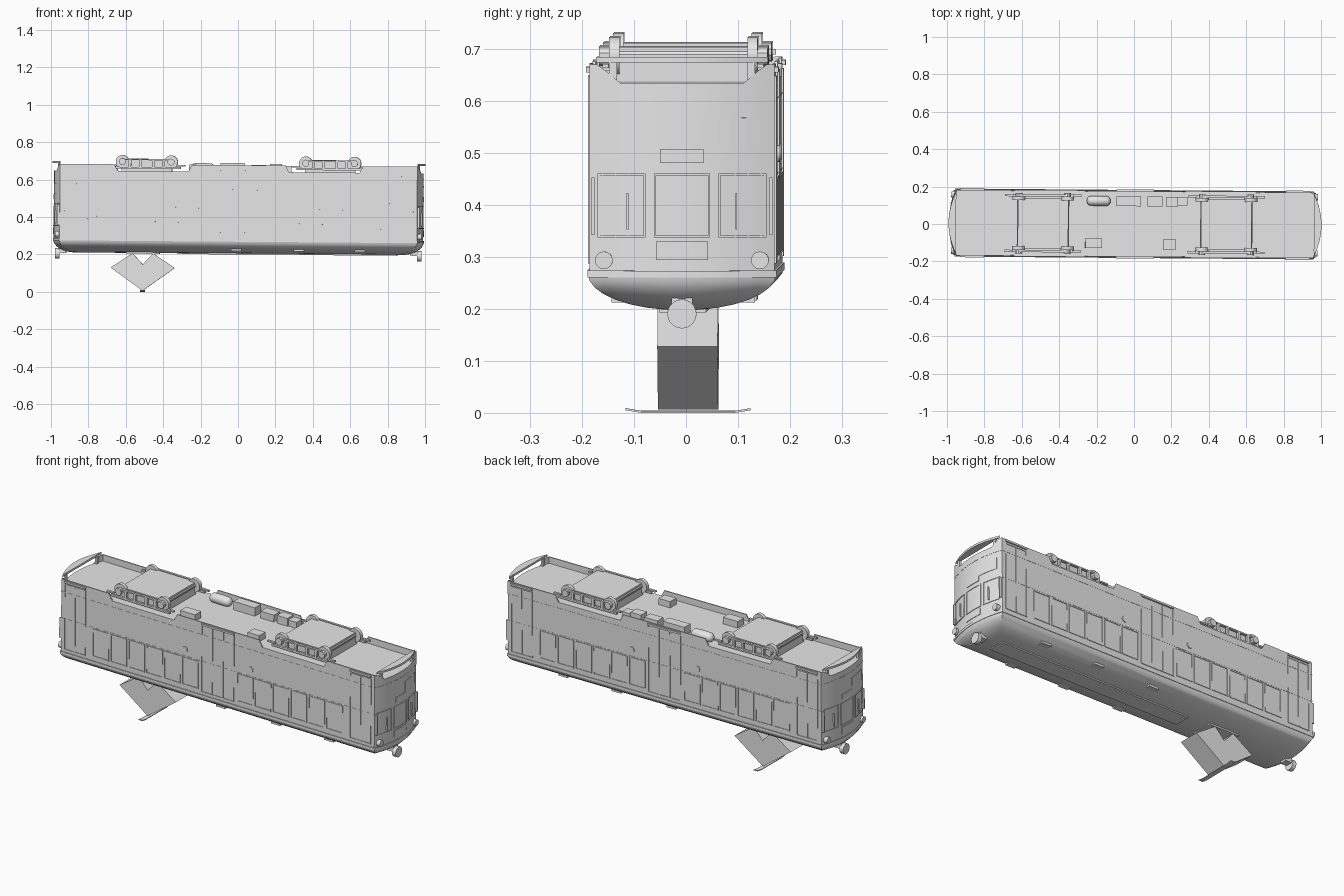
import bpy, bmesh, math
from mathutils import Matrix, Vector

cube = bpy.data.objects.get("Cube")
if cube:
    bpy.data.objects.remove(cube)

grey = bpy.data.materials.new("light grey")
grey.use_nodes = True
COLOUR = (0.8, 0.8, 0.8, 1)
grey.diffuse_color = COLOUR
grey.node_tree.nodes["Principled BSDF"].inputs["Base Color"].default_value = COLOUR

# The whole vehicle stands slightly askew
TILT = Matrix.Rotation(-0.008, 4, 'Z') @ Matrix.Rotation(0.008, 4, 'Y')
W, CORNER, BOW = 0.178, 0.955, 0.033
FLOOR, EAVE, SKIRT = 0.642, 0.275, 0.677
ENDS = SIDES = (-1, 1)


def finish(name, bm, smooth=False):
    bmesh.ops.recalc_face_normals(bm, faces=bm.faces)
    bm.transform(TILT)
    mesh = bpy.data.meshes.new(name)
    bm.to_mesh(mesh)
    bm.free()
    mesh.materials.append(grey)
    ob = bpy.data.objects.new(name, mesh)
    bpy.context.collection.objects.link(ob)
    if smooth:
        bpy.ops.object.select_all(action='DESELECT')
        ob.select_set(True)
        bpy.context.view_layer.objects.active = ob
        bpy.ops.object.shade_smooth_by_angle(angle=math.radians(35))
    return ob


def box(name, x, y, z):
    """Box from (min, max) ranges."""
    bm = bmesh.new()
    mid = [(r[0] + r[1]) / 2 for r in (x, y, z)]
    size = [abs(r[1] - r[0]) for r in (x, y, z)]
    bmesh.ops.create_cube(bm, size=1, matrix=Matrix.Translation(mid) @ Matrix.Diagonal((*size, 1)))
    return finish(name, bm)


def cylinder(name, centre, radius, length, axis, sides=16):
    bm = bmesh.new()
    turn = Vector((0, 0, 1)).rotation_difference(Vector(axis)).to_matrix().to_4x4()
    bmesh.ops.create_cone(bm, cap_ends=True, segments=sides, radius1=radius, radius2=radius,
                          depth=length, matrix=Matrix.Translation(centre) @ turn)
    return finish(name, bm, True)


def loft(name, rings, closed=True, caps=True, smooth=False):
    """Skin a list of equal point rings."""
    bm = bmesh.new()
    rows = [[bm.verts.new(p) for p in ring] for ring in rings]
    n = len(rows[0])
    for a, b in zip(rows, rows[1:]):
        for i in range(n if closed else n - 1):
            j = (i + 1) % n
            bm.faces.new((a[i], a[j], b[j], b[i]))
    if caps:
        bm.faces.new(rows[0])
        bm.faces.new(rows[-1])
    bmesh.ops.remove_doubles(bm, verts=bm.verts, dist=0.00005)
    return finish(name, bm, smooth)


def prism(name, profile, y0, y1):
    """Extrude an x-z profile sideways."""
    return loft(name, [[(x, y, z) for x, z in profile] for y in (y0, y1)])


def bow_x(y):
    return CORNER + BOW * (1 - (y / W) ** 2)


def outline(z, grow=0.0, width=1.0, pull=0.0, steps=14):
    """Plan of the body with bowed ends."""
    pts = []
    for end in ENDS:
        for i in range(steps + 1):
            y = W * (2 * i / steps - 1)
            pts.append((end * (bow_x(y) + grow - pull), end * y * (1 + grow / W) * width, z))
    return pts


# Body walls and floor, domed roof below
loft("body", [outline(EAVE), outline(FLOOR)], smooth=True)
dome = []
for i in range(9):
    a = math.pi / 2 * i / 8
    dome.append(outline(EAVE - 0.071 * math.sin(a), 0.003, max(math.cos(a), 0.02), 0.12 * (1 - math.cos(a))))
loft("roof", dome, smooth=True)
for name, z0, z1, grow in (("cornice", 0.268, 0.281, 0.004), ("skirt_rail", 0.607, 0.61, 0.001)):
    loft(name, [outline(z0, grow), outline(z1, grow)], smooth=True)

# Side skirts with bogie cutouts
for s in SIDES:
    y0, y1 = s * W, s * (W - 0.006)
    prism("middle_skirt", [(-0.27, FLOOR - 0.002), (0.27, FLOOR - 0.002), (0.25, SKIRT), (-0.25, SKIRT)], y0, y1)
    for e in ENDS:
        prism("outer_skirt", [(e * 0.645, FLOOR - 0.002), (e * CORNER, FLOOR - 0.002),
                              (e * CORNER, SKIRT), (e * 0.665, SKIRT)], y0, y1)

# Windows: a raised frame around a slightly proud pane
def side_frame(name, s, x0, x1, z0, z1, t=0.005, proud=0.003):
    ys = (s * (W - 0.002), s * (W + proud))
    for a, b in ((x0, x0 + t), (x1 - t, x1)):
        box(name + "_post", (a, b), ys, (z0, z1))
    for a, b in ((z0, z0 + t), (z1 - t, z1)):
        box(name + "_rail", (x0, x1), ys, (a, b))


for s in SIDES:
    for e in ENDS:
        for i in range(6):
            a = e * (0.117 + i * 0.109)
            b = a + e * 0.1
            side_frame("side_window", s, min(a, b), max(a, b), 0.305, 0.458)
        a, b = sorted((e * 0.805, e * 0.935))
        side_frame("end_door", s, a, b, 0.295, 0.655, 0.004)
        box("end_door_split", ((a + b) / 2 - 0.002, (a + b) / 2 + 0.002), (s * W, s * (W + 0.003)), (0.3, 0.65))
        box("end_step", (a, b), (s * W, s * (W + 0.007)), (0.662, 0.672))
        cylinder("side_lamp", (e * 0.2, s * W, 0.5), 0.016, 0.008, (0, 1, 0))
    side_frame("middle_door", s, -0.1, 0.1, 0.295, 0.665, 0.004)
    for x in (-0.033, 0.033):
        box("door_split", (x - 0.002, x + 0.002), (s * W, s * (W + 0.003)), (0.3, 0.66))
    box("middle_step", (-0.1, 0.1), (s * W, s * (W + 0.007)), (0.662, 0.672))
    box("belt_rail", (-CORNER, CORNER), (s * W, s * (W + 0.001)), (0.462, 0.465))


# Plates that follow the curved ends
def end_plate(name, e, y0, y1, z0, z1, proud=0.003, steps=4):
    ys = [y0 + (y1 - y0) * i / steps for i in range(steps + 1)]
    rings = [[(e * (bow_x(y) + d), y, z) for d, z in ((-0.004, z0), (proud, z0), (proud, z1), (-0.004, z1))]
             for y in ys]
    return loft(name, rings)


for e in ENDS:
    for y0, y1 in ((-0.162, -0.07), (-0.054, 0.054), (0.07, 0.162)):
        for a, b in ((y0, y0 + 0.004), (y1 - 0.004, y1)):
            end_plate("end_window_post", e, a, b, 0.345, 0.468, steps=1)
        for a, b in ((0.345, 0.349), (0.464, 0.468)):
            end_plate("end_window_rail", e, y0, y1, a, b)
    end_plate("destination_panel", e, -0.05, 0.05, 0.302, 0.337)
    end_plate("number_panel", e, -0.042, 0.042, 0.488, 0.515)
    end_plate("vent_panel", e, e * 0.04, e * 0.15, 0.515, 0.575, 0.002)
    for s in SIDES:
        cylinder("headlamp", (e * (bow_x(0.15) + 0.004), s * 0.15, 0.301), 0.017, 0.024, (1, 0, 0))
        box("wiper", (e * (bow_x(0.1) - 0.004), e * (bow_x(0.1) + 0.006)), (s * 0.103, s * 0.106), (0.36, 0.43))
        box("handrail", (e * 0.957, e * 0.969), (s * 0.168, s * 0.174), (0.35, 0.46))
        box("bumper_post", (e * 0.955, e * 0.967), (s * 0.125, s * 0.14), (FLOOR, 0.69))
    # End skirt, cut low in the middle
    ys = [W * (i / 12 - 1) for i in range(25)]
    rings = []
    for y in ys:
        top = FLOOR + 0.035 * min(1, max(0, (abs(y) - 0.12) / 0.04))
        x = bow_x(y)
        rings.append([(e * x, y, FLOOR - 0.003), (e * x, y, top),
                      (e * (x - 0.005), y, top), (e * (x - 0.005), y, FLOOR - 0.003)])
    loft("end_skirt", rings)
    # Crescent bumper
    arc = [(e * (0.957 + 0.04 * (1 - (y / W) ** 2)), y * 0.93) for y in ys]
    loft("bumper", [[(x, y, z) for x, y in arc] for z in (0.681, 0.692)])
    # Roof-mounted lamp
    cylinder("roof_lamp", (e * 0.968, 0, 0.198), 0.028, 0.022, (1, 0, 0), 20)
    box("roof_lamp_bracket", (e * 0.92, e * 0.96), (-0.02, 0.02), (0.2, 0.228))

# Bogies: motor block, axles, wheels and side frames
for c in (-0.492, 0.488):
    box("motor_block", (c - 0.135, c + 0.135), (-0.135, 0.135), (FLOOR, 0.708))
    for dx in (-0.13, 0.13):
        cylinder("axle", (c + dx, 0, 0.691), 0.01, 0.29, (0, 1, 0), 10)
        for s in SIDES:
            cylinder("wheel", (c + dx, s * 0.133, 0.691), 0.036, 0.02, (0, 1, 0), 18)
            cylinder("axle_box", (c + dx, s * 0.152, 0.691), 0.019, 0.02, (0, 1, 0), 10)
    for s in SIDES:
        ys = (s * 0.143, s * 0.155)
        box("bogie_top_bar", (c - 0.18, c + 0.18), ys, (0.654, 0.664))
        box("bogie_low_bar", (c - 0.12, c + 0.12), ys, (0.7, 0.707))
        for dx in (-0.09, -0.035, 0.035, 0.09):
            box("bogie_strut", (c + dx - 0.007, c + dx + 0.007), ys, (0.658, 0.704))
        for e in ENDS:
            box("track_brake", (c + e * 0.16, c + e * 0.205), ys, (0.668, 0.676))

# Underfloor equipment
for x, y, top in (((-0.1, 0.03), (0.095, 0.147), 0.688), ((0.065, 0.145), (0.095, 0.147), 0.68),
                  ((0.165, 0.228), (0.095, 0.147), 0.685), ((0.23, 0.28), (0.1, 0.147), 0.676),
                  ((-0.265, -0.175), (-0.13, -0.078), 0.678), ((0.15, 0.22), (-0.135, -0.082), 0.676)):
    box("equipment_box", x, y, (FLOOR, top))
tank = []
for i in range(11):
    a = math.pi * i / 10
    r, x = 0.026 * math.sin(a) + 0.001, -0.195 - math.cos(a) * 0.026 + (0.038 if i > 5 else -0.038 if i < 5 else 0)
    tank.append([(x, 0.122 + r * math.cos(k * math.pi / 8), 0.66 + r * math.sin(k * math.pi / 8)) for k in range(16)])
loft("air_tank", tank, smooth=True)

# Roof planks and vents
box("centre_plank", (-0.3, 0.85), (-0.045, 0.045), (0.2, 0.208))
for s in SIDES:
    prism("roof_plank", [(-0.82, 0.227), (-0.24, 0.227), (-0.24, 0.238), (-0.82, 0.238)], s * 0.098, s * 0.125)
    for x in (-0.01, 0.325, 0.65):
        box("roof_vent", (x - 0.028, x + 0.028), (s * 0.105, s * 0.138), (0.218, 0.238))

# Pantograph
P = -0.51
prism("pantograph_arms", [(P - 0.055, 0.202), (P - 0.172, 0.125), (P, 0.002),
                          (P + 0.172, 0.125), (P + 0.055, 0.202), (P, 0.143)], -0.058, 0.058)
prism("pantograph_base", [(P - 0.09, 0.2), (P + 0.09, 0.2), (P + 0.09, 0.21), (P - 0.09, 0.21)], -0.06, 0.06)
loft("contact_bar", [[(P + dx, y, z + lift) for dx, z in ((-0.012, -0.004), (0.012, -0.004), (0.012, 0), (-0.012, 0))]
                     for y, lift in ((-0.12, 0.005), (-0.09, 0), (0.09, 0), (0.12, 0.005))])
